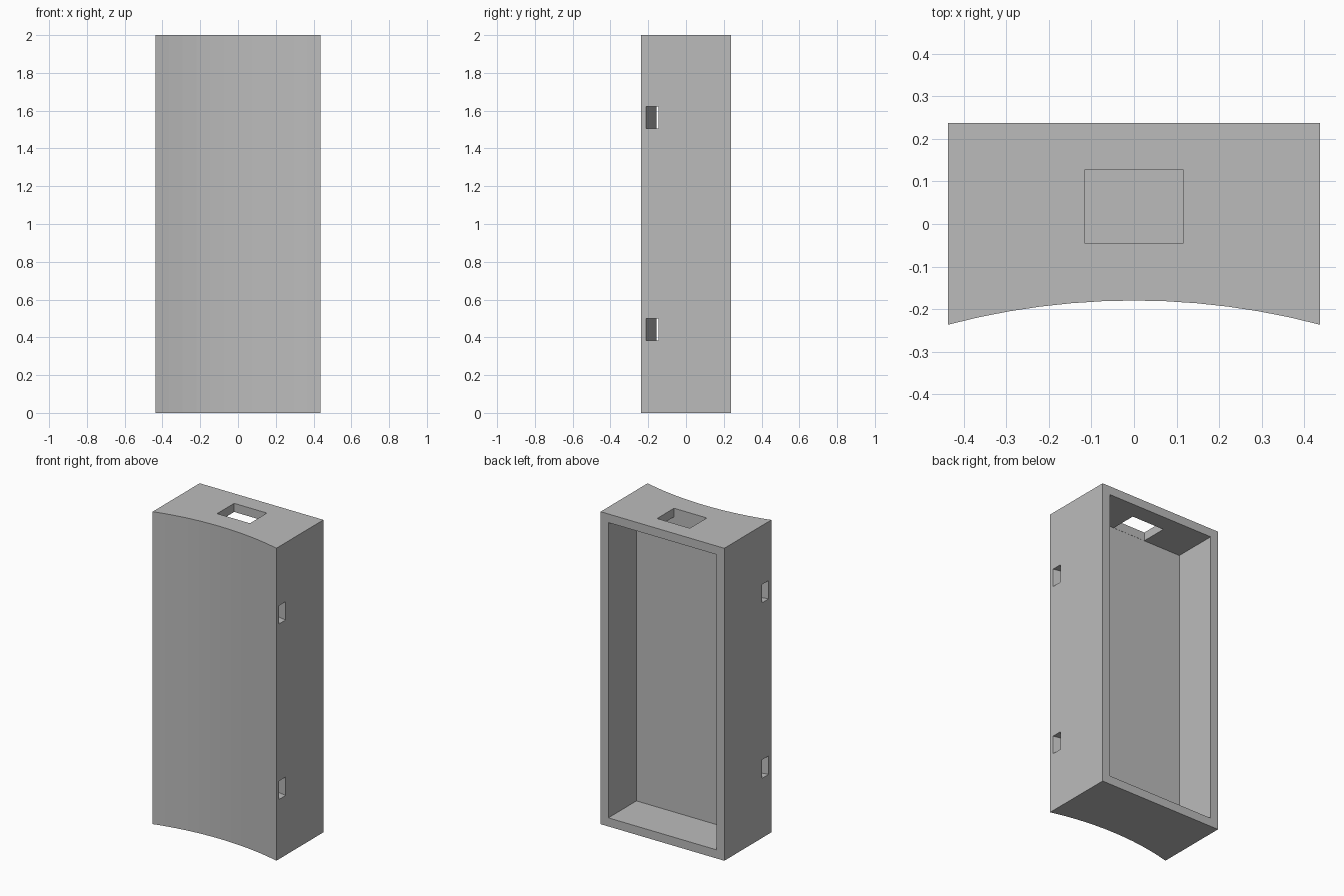
import bpy
import bmesh
import math

if "Cube" in bpy.data.objects:
    bpy.data.objects.remove(bpy.data.objects["Cube"])

HALF_W, BACK, HEIGHT = 0.438, 0.238, 2.0
FLOOR = -0.046                       # depth of the recess floor
WALL = 0.055
RADIUS, CENTRE_Y = 1.711, -1.891     # arc of the hollow front

grey = bpy.data.materials.new("plain grey")
grey.use_nodes = True
colour = (0.5, 0.5, 0.5, 1)
grey.diffuse_color = colour
grey.node_tree.nodes["Principled BSDF"].inputs["Base Color"].default_value = colour


def arc(radius, half_x, steps):
    """Points from left to right along an arc around the front axis."""
    a = math.asin(half_x / radius)
    angles = [a * (2 * i / steps - 1) for i in range(steps + 1)]
    return [(radius * math.sin(t), CENTRE_Y + radius * math.cos(t)) for t in angles]


def prism(name, outline, z0, z1):
    """Closed solid made by raising an outline from z0 to z1."""
    bm = bmesh.new()
    base = bm.faces.new([bm.verts.new((x, y, z0)) for x, y in outline])
    raised = bmesh.ops.extrude_face_region(bm, geom=[base])["geom"]
    verts = [v for v in raised if isinstance(v, bmesh.types.BMVert)]
    bmesh.ops.translate(bm, verts=verts, vec=(0, 0, z1 - z0))
    bmesh.ops.recalc_face_normals(bm, faces=bm.faces)
    mesh = bpy.data.meshes.new(name)
    bm.to_mesh(mesh)
    bm.free()
    mesh.materials.append(grey)
    obj = bpy.data.objects.new(name, mesh)
    bpy.context.collection.objects.link(obj)
    return obj


def block(name, half_x, y0, y1, z0, z1):
    outline = [(-half_x, y0), (half_x, y0), (half_x, y1), (-half_x, y1)]
    return prism(name, outline, z0, z1)


def cut(target, cutter):
    cutter.hide_render = True
    mod = target.modifiers.new("cut", 'BOOLEAN')
    mod.operation = 'DIFFERENCE'
    mod.solver = 'EXACT'
    mod.object = cutter
    bpy.context.view_layer.objects.active = target
    bpy.ops.object.modifier_apply(modifier=mod.name)
    bpy.data.objects.remove(cutter)


# Case with a hollow curved front
case = prism("curved_case",
             arc(RADIUS, HALF_W, 12) + [(HALF_W, BACK), (-HALF_W, BACK)], 0, HEIGHT)

# Open recess in the back
cut(case, block("recess_cutter", HALF_W - WALL, FLOOR, BACK + 0.1, WALL, HEIGHT - WALL))

# Rectangular opening in the top wall
cut(case, block("top_hole_cutter", 0.116, FLOOR + 0.001, 0.127, HEIGHT - 0.2, HEIGHT + 0.1))

# Strap tunnels that follow the front curve from side to side
for z0, z1 in ((0.382, 0.5), (1.505, 1.622)):
    ring = arc(1.736, 0.5, 14) + arc(1.8, 0.5, 14)[::-1]
    cut(case, prism("strap_cutter", ring, z0, z1))
